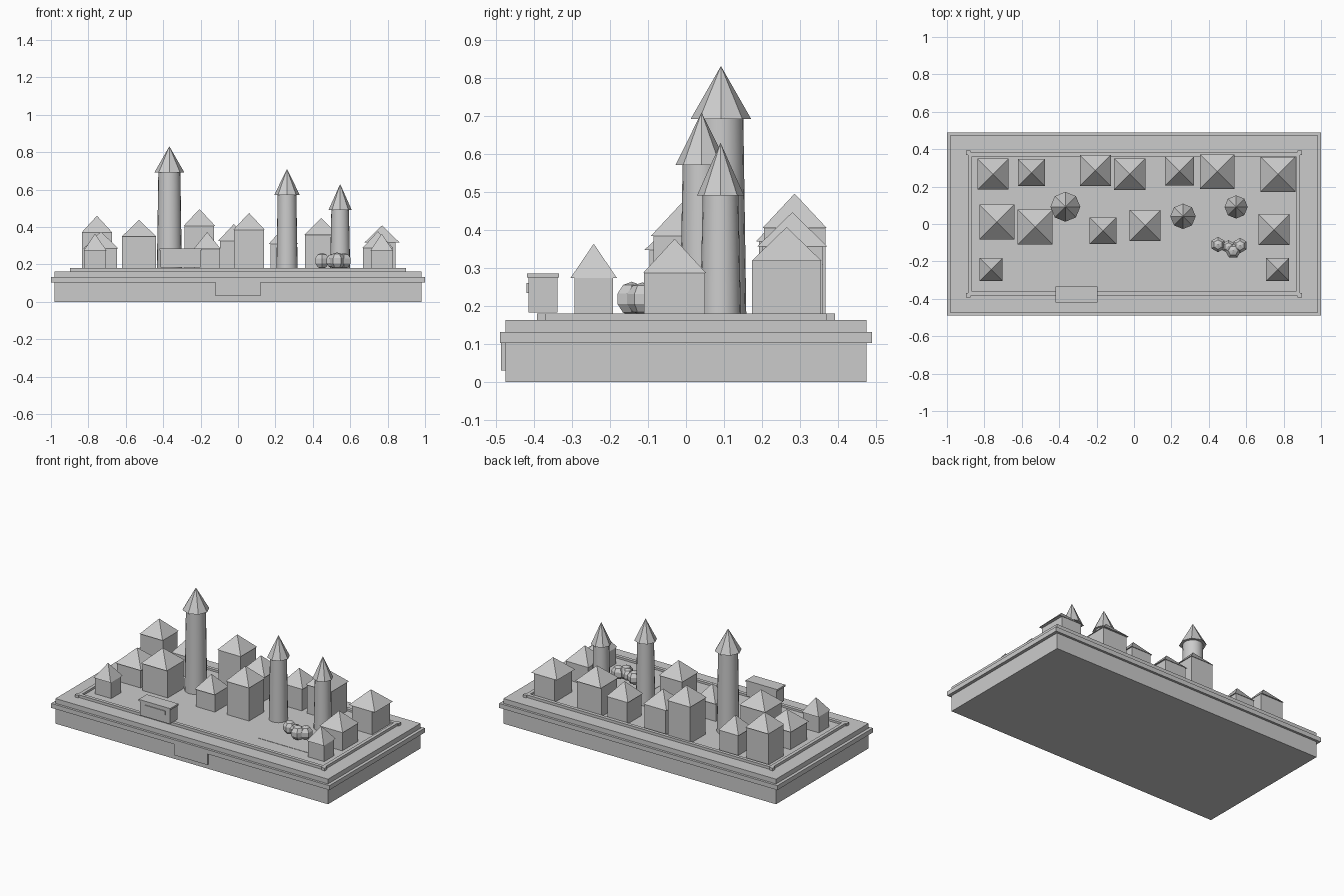
import bpy, math


def box(name, x0, x1, y0, y1, z0, z1):
    bpy.ops.mesh.primitive_cube_add(size=1, location=((x0 + x1) / 2, (y0 + y1) / 2, (z0 + z1) / 2))
    o = bpy.context.object
    o.name = name
    o.scale = (x1 - x0, y1 - y0, z1 - z0)
    bpy.ops.object.transform_apply(location=False, rotation=False, scale=True)
    return o


def cone(name, x, y, z0, z1, r0, r1, sides, turn=0.0):
    bpy.ops.mesh.primitive_cone_add(vertices=sides, radius1=r0, radius2=r1, depth=z1 - z0,
                                    location=(x, y, (z0 + z1) / 2), rotation=(0, 0, turn))
    o = bpy.context.object
    o.name = name
    return o


DECK = 0.163
FLOOR = 0.167

# Stepped plinth with a projecting band and a blank front plaque
box("plinth", -0.98, 0.98, -0.475, 0.475, 0, DECK)
box("plinth_band", -1, 1, -0.49, 0.49, 0.103, 0.132)
box("front_plaque", -0.12, 0.12, -0.487, -0.47, 0.03, 0.11)

# Courtyard floor, low curb walls and corner blocks
box("courtyard_floor", -0.87, 0.87, -0.365, 0.365, DECK - 0.01, FLOOR)
for s, side in ((-1, "a"), (1, "b")):
    y0, y1 = sorted((s * 0.362, s * 0.384))
    box("long_curb_" + side, -0.885, 0.885, y0, y1, DECK - 0.01, 0.18)
    x0, x1 = sorted((s * 0.866, s * 0.888))
    box("short_curb_" + side, x0, x1, -0.38, 0.38, DECK - 0.01, 0.18)
    for t in (-1, 1):
        cx, cy = s * 0.886, t * 0.38
        box("curb_corner", cx - 0.012, cx + 0.012, cy - 0.012, cy + 0.012, DECK - 0.01, 0.18)

# Houses: x, y, wall width, wall depth, roof width, eave height
houses = [
    (-0.754, 0.267, 0.160, 0.150, 0.165, 0.370),
    (-0.548, 0.275, 0.130, 0.138, 0.144, 0.300),
    (-0.206, 0.286, 0.158, 0.162, 0.168, 0.406),
    (-0.022, 0.267, 0.150, 0.162, 0.168, 0.326),
    (0.243, 0.283, 0.140, 0.148, 0.155, 0.310),
    (0.445, 0.280, 0.176, 0.160, 0.184, 0.357),
    (0.770, 0.265, 0.145, 0.182, 0.186, 0.318),
    (-0.733, 0.011, 0.170, 0.170, 0.187, 0.285),
    (-0.529, -0.016, 0.182, 0.160, 0.186, 0.348),
    (-0.165, -0.036, 0.136, 0.125, 0.144, 0.283),
    (0.059, -0.008, 0.160, 0.155, 0.168, 0.385),
    (0.748, -0.030, 0.158, 0.161, 0.166, 0.287),
    (-0.764, -0.243, 0.116, 0.102, 0.122, 0.274),
    (0.768, -0.243, 0.116, 0.102, 0.122, 0.274),
]
for x, y, w, d, roof, eave in houses:
    box("house_walls", x - w / 2, x + w / 2, y - d / 2, y + d / 2, DECK, eave)
    cone("house_roof", x, y, eave, eave + 0.09, roof / math.sqrt(2), 0, 4, math.pi / 4)

# Round towers: x, y, bottom radius, top radius, eave, apex, roof radius
towers = [
    (-0.367, 0.092, 0.067, 0.059, 0.692, 0.832, 0.080),
    (0.262, 0.041, 0.057, 0.050, 0.572, 0.710, 0.068),
    (0.546, 0.091, 0.054, 0.047, 0.491, 0.630, 0.062),
]
for x, y, r0, r1, eave, apex, rr in towers:
    cone("tower_shaft", x, y, DECK, eave, r0, r1, 20)
    bpy.ops.object.shade_smooth_by_angle()
    cone("tower_roof", x, y, eave, apex, rr, 0, 8)

# Gatehouse on the front curb
box("gatehouse", -0.415, -0.200, -0.415, -0.338, 0.183, 0.277)
box("gatehouse_cap", -0.421, -0.194, -0.419, -0.335, 0.275, 0.286)
box("gatehouse_panel", -0.38, -0.23, -0.42, -0.41, 0.234, 0.26)

# Garden patch with rounded bushes
box("garden_patch", 0.32, 0.70, -0.25, 0.02, DECK, FLOOR + 0.002)
for x, y, r in ((0.449, -0.110, 0.043), (0.505, -0.122, 0.038),
                (0.530, -0.143, 0.045), (0.567, -0.115, 0.043)):
    bpy.ops.mesh.primitive_uv_sphere_add(segments=6, ring_count=5, radius=r, location=(x, y, 0.219),
                                         rotation=(0, 0, math.pi / 6))
    bpy.context.object.rotation_euler[2] = 0 if y > -0.14 else math.pi / 6
    bpy.context.object.name = "bush"
